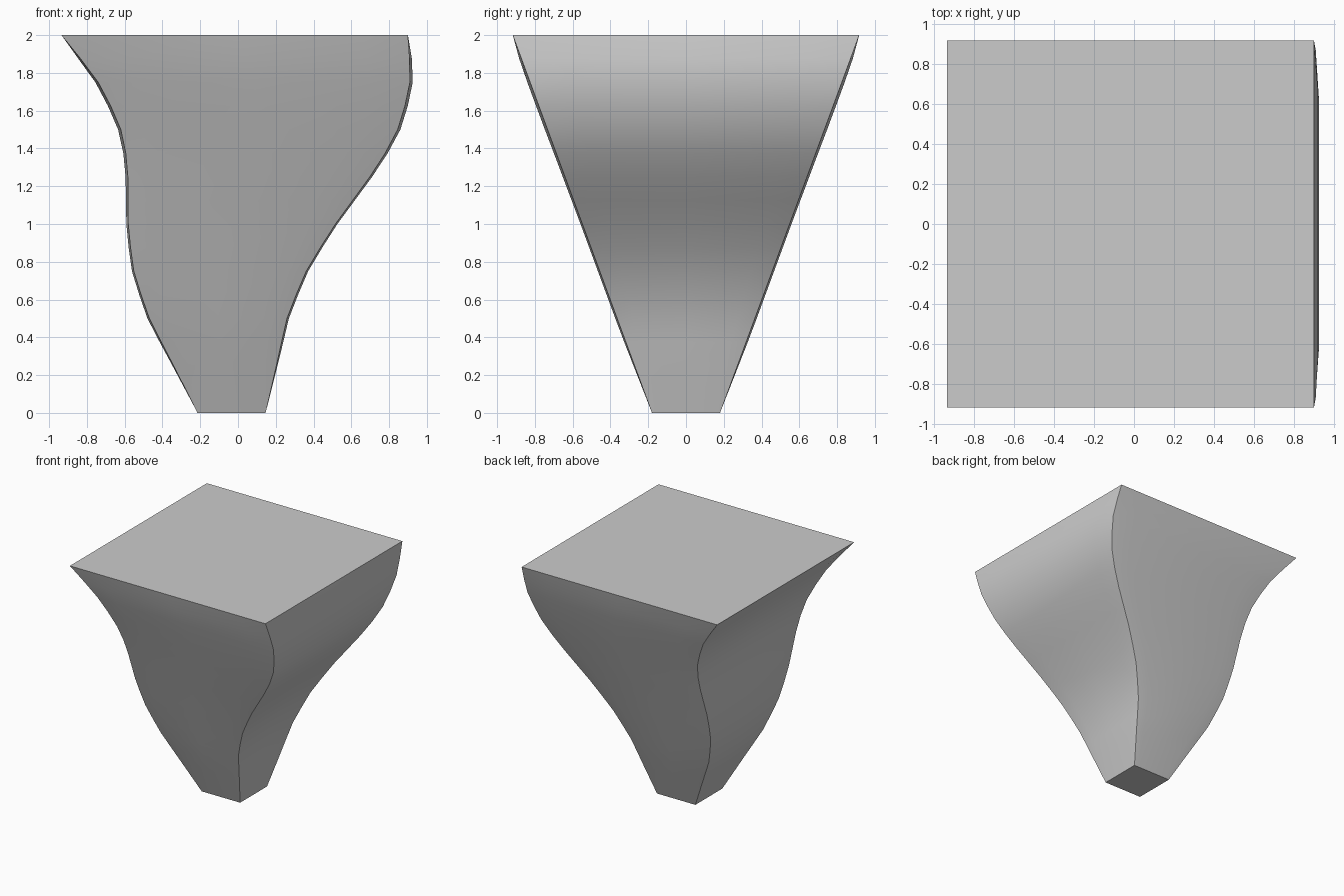
import bpy, bmesh

if "Cube" in bpy.data.objects:
    bpy.data.objects.remove(bpy.data.objects["Cube"])

# (height, sideways sway of the centre line, outward bulge of each side)
LEVELS = [
    (0.0, -0.034, 0.0), (0.25, -0.069, 0.006), (0.375, -0.0875, 0.009),
    (0.5, -0.105, 0.010), (0.625, -0.1025, 0.010), (0.75, -0.095, 0.010),
    (0.875, -0.0665, 0.010), (1.0, -0.0325, 0.010), (1.125, 0.0125, 0.011),
    (1.25, 0.0575, 0.012), (1.375, 0.0925, 0.013), (1.5, 0.1125, 0.0145),
    (1.625, 0.105, 0.015), (1.75, 0.085, 0.015), (1.875, 0.0375, 0.012),
    (2.0, -0.0175, 0.0),
]
STEPS = (-1, -0.75, 0, 0.75)


def section(bm, z, sway, bulge):
    """Square ring with slightly puffed sides, corners kept sharp."""
    half = 0.18 + 0.3685 * z
    ring = []
    for dx, dy in ((0, -1), (1, 0), (0, 1), (-1, 0)):
        for t in STEPS:
            out = half + (bulge if t > -1 else 0)
            along = t * half
            ring.append(bm.verts.new((dx * out - dy * along + sway,
                                      dy * out + dx * along, z)))
    return ring


# Tapered swaying body
bm = bmesh.new()
rings = [section(bm, *level) for level in LEVELS]
for low, high in zip(rings, rings[1:]):
    n = len(low)
    for i in range(n):
        j = (i + 1) % n
        bm.faces.new((low[i], low[j], high[j], high[i]))

# Flat bottom and top
bm.faces.new(rings[0][::-1])
bm.faces.new(rings[-1])
bmesh.ops.recalc_face_normals(bm, faces=bm.faces)

mesh = bpy.data.meshes.new("swaying_tapered_leg")
bm.to_mesh(mesh)
bm.free()
leg = bpy.data.objects.new("swaying_tapered_leg", mesh)
bpy.context.collection.objects.link(leg)

# Smooth sides with sharp corners
bpy.context.view_layer.objects.active = leg
leg.select_set(True)
bpy.ops.object.shade_smooth_by_angle(angle=0.52)
